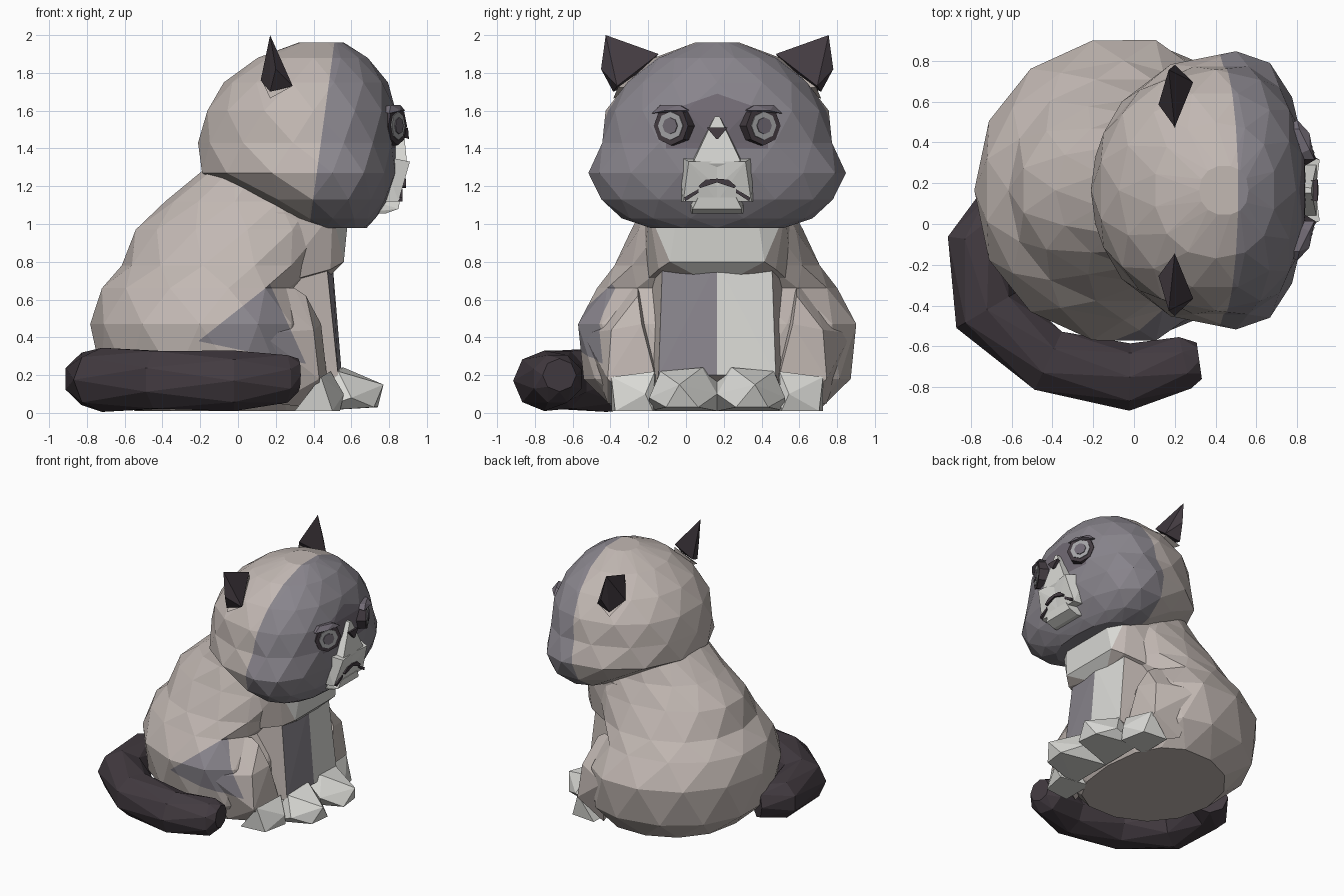
import bpy, bmesh, math
from mathutils import Vector

cube = bpy.data.objects.get("Cube")
if cube:
    bpy.data.objects.remove(cube, do_unlink=True)

MID = 0.165  # y of the symmetry plane; the cat looks along +x


def material(name, rgb):
    m = bpy.data.materials.new(name)
    m.use_nodes = True
    m.diffuse_color = (*rgb, 1)
    bsdf = m.node_tree.nodes["Principled BSDF"]
    bsdf.inputs["Base Color"].default_value = (*rgb, 1)
    bsdf.inputs["Roughness"].default_value = 0.9
    return m


BEIGE = material("beige fur", (0.54, 0.48, 0.45))
GREY = material("grey fur", (0.25, 0.235, 0.265))
MASK = material("dark grey mask", (0.165, 0.145, 0.175))
DARK = material("dark brown fur", (0.055, 0.043, 0.052))
WHITE = material("white fur", (0.7, 0.7, 0.67))
IRIS = material("iris grey", (0.37, 0.37, 0.38))


def finish(bm, name, *mats):
    bmesh.ops.recalc_face_normals(bm, faces=bm.faces)
    mesh = bpy.data.meshes.new(name)
    bm.to_mesh(mesh)
    bm.free()
    for m in mats:
        mesh.materials.append(m)
    bpy.context.collection.objects.link(bpy.data.objects.new(name, mesh))


def loft(rings, n):
    """Triangulated skin over rings (functions of angle), each turned half a step."""
    bm = bmesh.new()
    rows = [[bm.verts.new(r(math.tau * (j + 0.5 * (i % 2)) / n)) for j in range(n)]
            for i, r in enumerate(rings)]
    for i in range(len(rows) - 1):
        a, b = rows[i], rows[i + 1]
        if i % 2:
            a, b = b, a
        for j in range(n):
            k = (j + 1) % n
            bm.faces.new((a[j], a[k], b[j]))
            bm.faces.new((b[j], b[k], a[k]))
    bm.faces.new(rows[0])
    bm.faces.new(rows[-1])
    return bm


def egg(z, back, front, half, wide, p_front=0.85, p_back=0.95):
    """Flat egg ring: widest at x = wide, boxier in front than behind."""
    def point(t):
        c, s = math.cos(t), math.sin(t)
        reach, p = (front - wide, p_front) if c > 0 else (wide - back, p_back)
        return Vector((wide + math.copysign(abs(c) ** p, c) * reach * 1.01,
                       MID + math.copysign(abs(s) ** p, s) * half * 1.01, z))
    return point


def cut(bm, co, no, where):
    """Slice the faces chosen by where along a plane."""
    faces = [f for f in bm.faces if where(f.calc_center_median())]
    geom = faces + list({e for f in faces for e in f.edges}) + list({v for f in faces for v in f.verts})
    bmesh.ops.bisect_plane(bm, geom=geom, plane_co=co, plane_no=no)


def hull_mesh(pts):
    bm = bmesh.new()
    for x, y, z in pts:
        bm.verts.new((x, MID + y, z))
    bmesh.ops.convex_hull(bm, input=bm.verts)
    loose = [v for v in bm.verts if not v.link_faces]
    bmesh.ops.delete(bm, geom=loose, context='VERTS')
    bmesh.ops.recalc_face_normals(bm, faces=bm.faces)
    return bm


def hull(name, pts, mat, front_mat=None):
    """Convex part; faces turned forwards can take a second colour."""
    bm = hull_mesh(pts)
    if front_mat:
        for f in bm.faces:
            f.material_index = int(f.normal.x > 0.7)
    finish(bm, name, mat, *([front_mat] if front_mat else []))


def flip(pts):
    return [(x, -y, z) for x, y, z in pts]


def both(pts):
    return pts + flip(pts)


def pair(name, pts, mat):
    hull("left_" + name, pts, mat)
    hull("right_" + name, flip(pts), mat)


# Grey triangle on the right flank, shared by body and haunch
corners = [Vector((0.17, 0, 0.68)), Vector((-0.21, 0, 0.38)), Vector((0.36, 0, 0.26))]
patch_planes = []
for i, a in enumerate(corners):
    d = corners[(i + 1) % 3] - a
    patch_planes.append((a, Vector((-d.z, 0, d.x))))


def paint_patch(bm):
    for a, no in patch_planes:
        cut(bm, a, no, lambda c: c.y < MID - 0.2)
    for f in bm.faces:
        c = f.calc_center_median()
        if c.y < MID - 0.2 and all((c - a).dot(no) > 0 for a, no in patch_planes):
            f.material_index = 1


# Body
body = loft([egg(*r) for r in (
    (0.01, -0.54, 0.38, 0.54, 0), (0.18, -0.73, 0.45, 0.70, 0),
    (0.47, -0.775, 0.43, 0.745, -0.02), (0.66, -0.73, 0.34, 0.63, -0.05), (0.78, -0.61, 0.44, 0.55, -0.05),
    (0.97, -0.55, 0.53, 0.45, 0.05), (1.12, -0.38, 0.52, 0.38, 0.1), (1.3, -0.17, 0.4, 0.33, 0.1))], 14)
paint_patch(body)
finish(body, "body", BEIGE, GREY)

# Chest bib
hull("chest", both([(0.58, 0.22, 1.0), (0.56, 0.25, 0.8), (0.49, 0.31, 0.76), (0.5, 0.36, 1.06),
                    (0.48, 0.1, 0.72), (0.2, 0.4, 1.06), (0.2, 0.4, 0.68)]), BEIGE, WHITE)

# Front legs (one grey, one white in front) and paws
leg = [(0.5, 0.0, 0.8), (0.47, 0.29, 0.78), (0.2, 0, 0.8), (0.2, 0.36, 0.78),
       (0.55, 0, 0.2), (0.53, 0.31, 0.2), (0.3, 0, 0.05), (0.3, 0.37, 0.05)]
hull("left_front_leg", leg, BEIGE, WHITE)
hull("right_front_leg", flip(leg), BEIGE, GREY)
pair("front_paw", [(0.56, 0.08, 0.24), (0.53, 0.3, 0.22), (0.77, 0.2, 0.15), (0.74, 0.1, 0.03),
                   (0.72, 0.27, 0.03), (0.6, 0, 0.1), (0.6, 0.36, 0.08), (0.4, 0.0, 0.01),
                   (0.4, 0.36, 0.01), (0.4, 0.0, 0.22)], WHITE)

# Hind legs and feet
haunch = [(0.3, 0.42, 0.66), (0.36, 0.42, 0.62), (0.44, 0.4, 0.47), (0.4, 0.56, 0.44),
          (0.47, 0.33, 0.2), (0.43, 0.58, 0.18), (0.44, 0.4, 0.02), (0.2, 0.58, 0.05),
          (0.15, 0.5, 0.66), (0.1, 0.3, 0.3), (0.12, 0.71, 0.42)]
hull("left_haunch", haunch, BEIGE)
right_haunch = hull_mesh(flip(haunch))
paint_patch(right_haunch)
finish(right_haunch, "right_haunch", BEIGE, GREY)
pair("hind_foot", [(0.49, 0.33, 0.22), (0.44, 0.56, 0.19), (0.56, 0.38, 0.1), (0.54, 0.34, 0.01),
                   (0.5, 0.54, 0.01), (0.3, 0.3, 0.01), (0.3, 0.56, 0.01)], WHITE)

# Head: beige behind, grey in front, darker mask between the eyes
head = loft([egg(*r) for r in (
    (0.98, 0.38, 0.68, 0.36, 0.5), (1.03, 0.23, 0.73, 0.5, 0.5), (1.13, 0.05, 0.8, 0.62, 0.5),
    (1.27, -0.2, 0.835, 0.675, 0.5), (1.43, -0.205, 0.84, 0.615, 0.45), (1.6, -0.17, 0.84, 0.585, 0.4),
    (1.75, -0.07, 0.79, 0.48, 0.4), (1.88, 0.1, 0.69, 0.33, 0.4), (1.96, 0.32, 0.56, 0.12, 0.44))], 14)
seam, seam_no = Vector((0.51, 0, 1.96)), Vector((1, 0, -0.135))
cut(head, seam, seam_no, lambda c: True)
brow_planes = [((0, MID, 1.69), (0, s * 0.35, 1)) for s in (1, -1)]
side_planes = [((0, MID + s * 0.27, 0), (0, s, 0)) for s in (1, -1)]
mask_planes = brow_planes + side_planes + [((0, 0, 1.4), (0, 0, -1))]
for co, no in mask_planes:
    cut(head, co, no, lambda c: c.x > 0.58)
for f in head.faces:
    c = f.calc_center_median()
    if (c - seam).dot(seam_no) > 0:
        masked = c.x > 0.58 and all((c - Vector(co)).dot(Vector(no)) < 0 for co, no in mask_planes)
        f.material_index = 2 if masked else 1
finish(head, "head", BEIGE, GREY, MASK)

# Ears with pale roots
pair("ear", [(0.17, 0.59, 2.0), (0.2, 0.31, 1.9), (0.29, 0.53, 1.73), (0.12, 0.42, 1.76),
             (0.2, 0.615, 1.82), (0.17, 0.55, 1.7)], DARK)
pair("ear_root", [(0.28, 0.525, 1.725), (0.2, 0.31, 1.88), (0.13, 0.42, 1.75),
                  (0.17, 0.55, 1.665), (0.2, 0.3, 1.7)], BEIGE)

# Muzzle: bridge, two lobes and chin
hull("bridge", both([(0.87, 0.012, 1.57), (0.895, 0.13, 1.32), (0.885, 0, 1.3),
                     (0.7, 0.16, 1.3), (0.7, 0.02, 1.55)]), WHITE)
pair("muzzle_lobe", [(0.91, 0.15, 1.33), (0.89, 0, 1.33), (0.87, 0, 1.2), (0.865, 0.16, 1.2),
                     (0.85, 0.18, 1.12), (0.85, 0, 1.12), (0.76, 0.2, 1.36), (0.7, 0.2, 1.12),
                     (0.7, 0, 1.3)], WHITE)
hull("chin", both([(0.86, 0.1, 1.14), (0.85, 0.13, 1.08), (0.78, 0.13, 1.055),
                   (0.66, 0.15, 1.06), (0.66, 0.15, 1.14)]), WHITE)

# Nose and turned-down mouth
hull("nose", both([(0.9, 0.055, 1.51), (0.905, 0.005, 1.45), (0.8, 0.03, 1.48)]), DARK)
pair("lip", [(x, y, z) for x in (0.8, 0.889) for y, z in
             ((0, 1.24), (0, 1.22), (0.06, 1.235), (0.1, 1.2), (0.09, 1.19))], DARK)
pair("mouth_corner", [(x, y, z) for x in (0.8, 0.872) for y, z in
                      ((0.1, 1.185), (0.1, 1.165), (0.175, 1.14), (0.17, 1.12))], DARK)

# Eyes: dark rim, iris, pupil and thin lid, turned outwards
for side, s in (("left", 1), ("right", -1)):
    out = Vector((math.cos(0.5), s * math.sin(0.5), 0))
    turn = out.to_track_quat('Z', 'Y')
    for part, radius, lift, mat in (("eye_rim", 0.108, 0, DARK), ("iris", 0.078, 0.006, IRIS),
                                    ("pupil", 0.046, 0.012, MASK)):
        bm = bmesh.new()
        bmesh.ops.create_cone(bm, cap_ends=True, segments=8, radius1=radius,
                              radius2=radius * 0.96, depth=0.12)
        for v in bm.verts:
            v.co = turn @ v.co + Vector((0.845, MID + s * 0.245, 1.52)) + out * (lift - 0.06)
        finish(bm, side + "_" + part, mat)
pair("eyelid", [(0.885, 0.15, 1.6), (0.86, 0.28, 1.6), (0.8, 0.345, 1.585), (0.86, 0.2, 1.63),
                (0.81, 0.3, 1.63), (0.75, 0.15, 1.61), (0.72, 0.3, 1.61)], MASK)

# Tail curled around the right side
path = [Vector(p) for p in ((-0.66, 0.06, 0.18), (-0.77, -0.08, 0.18), (-0.72, -0.42, 0.175),
                            (-0.42, -0.67, 0.175), (-0.02, -0.75, 0.17), (0.25, -0.68, 0.18),
                            (0.32, -0.67, 0.2))]
radii = [0.13, 0.155, 0.175, 0.17, 0.165, 0.14, 0.09]


def tail_ring(i):
    d = (path[min(i + 1, len(path) - 1)] - path[max(i - 1, 0)]).normalized()
    across = Vector((d.y, -d.x, 0)).normalized()
    return lambda t: path[i] + radii[i] * (across * math.cos(t) + Vector((0, 0, 0.97)) * math.sin(t))


finish(loft([tail_ring(i) for i in range(len(path))], 8), "tail", DARK)
